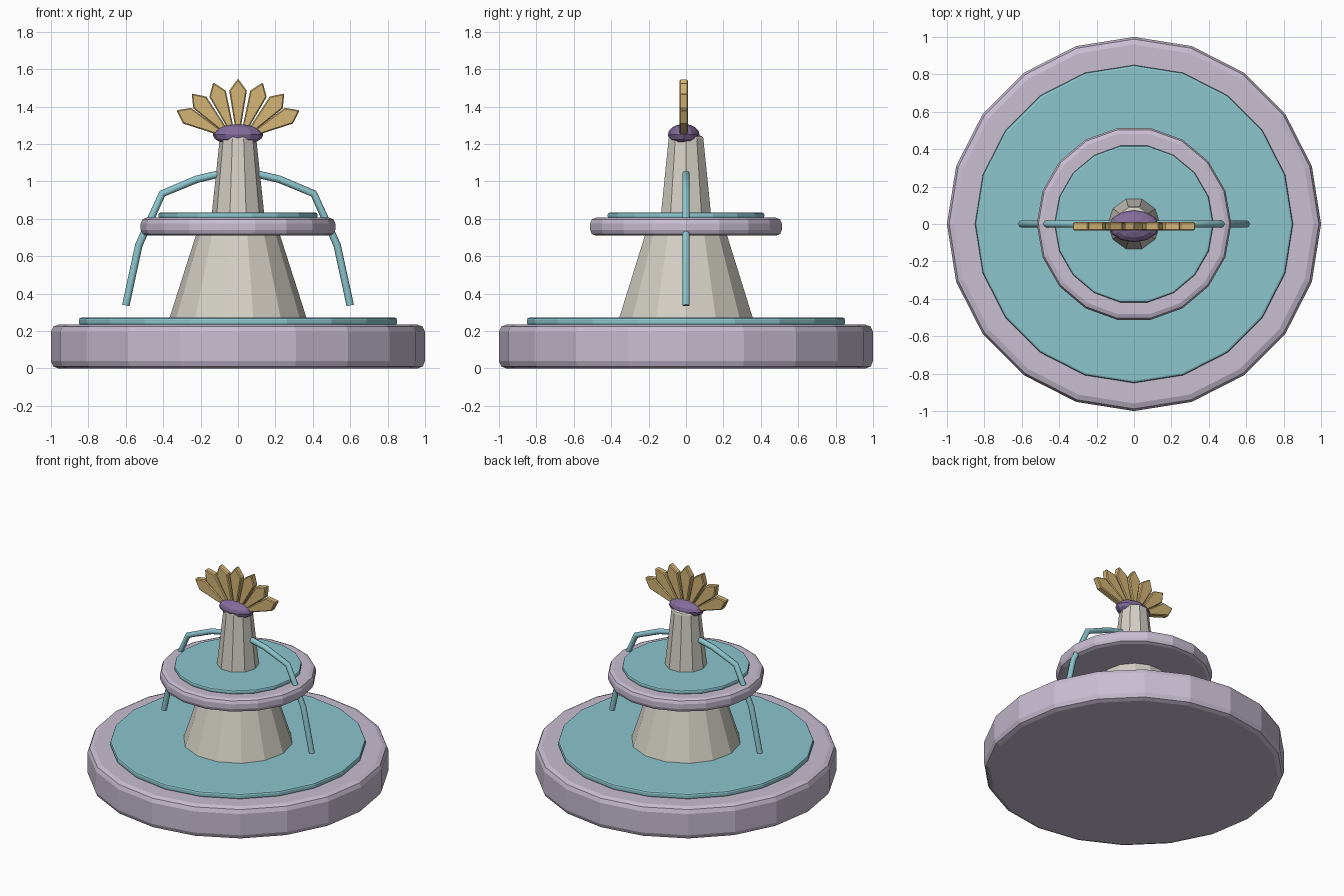
import bpy
import bmesh
from math import sin, cos, pi, radians
from mathutils import Matrix, Vector

cube = bpy.data.objects.get("Cube")
if cube:
    bpy.data.objects.remove(cube, do_unlink=True)


def material(name, rgb):
    m = bpy.data.materials.new(name)
    m.use_nodes = True
    m.diffuse_color = (*rgb, 1)
    m.node_tree.nodes["Principled BSDF"].inputs["Base Color"].default_value = (*rgb, 1)
    return m


lilac = material("lilac_stone", (0.58, 0.51, 0.64))
water = material("water_blue", (0.26, 0.56, 0.61))
stone = material("warm_stone", (0.66, 0.63, 0.56))
purple = material("purple", (0.23, 0.15, 0.33))
gold = material("gold", (0.66, 0.46, 0.18))


def add_object(name, bm, mat, bevel=0, segments=2):
    bmesh.ops.recalc_face_normals(bm, faces=bm.faces)
    mesh = bpy.data.meshes.new(name)
    bm.to_mesh(mesh)
    bm.free()
    mesh.materials.append(mat)
    obj = bpy.data.objects.new(name, mesh)
    bpy.context.collection.objects.link(obj)
    if bevel:
        mod = obj.modifiers.new("rounded_edges", 'BEVEL')
        mod.width = bevel
        mod.segments = segments
        mod.limit_method = 'ANGLE'
        mod.angle_limit = radians(50)
    return obj


def frustum(name, sides, r_low, r_high, z_low, z_high, mat, bevel=0):
    """Upright faceted drum with one corner pointing to the back."""
    bm = bmesh.new()
    place = Matrix.Translation((0, 0, (z_low + z_high) / 2)) @ Matrix.Rotation(pi / 2, 4, 'Z')
    bmesh.ops.create_cone(bm, cap_ends=True, segments=sides, radius1=r_low,
                          radius2=r_high, depth=z_high - z_low, matrix=place)
    return add_object(name, bm, mat, bevel)


# Basins, pools and columns
frustum("lower_basin", 20, 1.0, 1.0, 0, 0.235, lilac, 0.04)
frustum("lower_pool", 20, 0.85, 0.85, 0.232, 0.272, water, 0.012)
frustum("lower_column", 14, 0.376, 0.213, 0.24, 0.75, stone)
frustum("upper_basin", 18, 0.52, 0.52, 0.71, 0.806, lilac, 0.03)
frustum("upper_pool", 18, 0.425, 0.425, 0.803, 0.833, water, 0.01)
frustum("upper_column", 10, 0.143, 0.096, 0.8, 1.245, stone, 0.015)

# Flattened knob on top of the column
CREST_Y = -0.012
bm = bmesh.new()
bmesh.ops.create_uvsphere(
    bm, u_segments=12, v_segments=8, radius=1,
    matrix=Matrix.Translation((0, CREST_Y, 1.25)) @ Matrix.Diagonal((0.135, 0.085, 0.057, 1)))
add_object("crest_knob", bm, purple)

# Fan of seven pointed petals
PETAL = [(-0.014, 0.04), (0.014, 0.04), (0.047, 0.245), (0, 0.31), (-0.047, 0.245)]
THICK = 0.045
for i in range(-3, 4):
    a = radians(21 * i)
    pivot = Vector((0.06 * sin(a), CREST_Y + THICK / 2, 1.24))
    turn = Matrix.Rotation(a, 3, 'Y')
    bm = bmesh.new()
    face = bm.faces.new([bm.verts.new(pivot + turn @ Vector((x, 0, z))) for x, z in PETAL])
    ext = bmesh.ops.extrude_face_region(bm, geom=[face])
    moved = [v for v in ext["geom"] if isinstance(v, bmesh.types.BMVert)]
    bmesh.ops.translate(bm, verts=moved, vec=(0, -THICK, 0))
    add_object(f"crest_petal_{i + 4}", bm, gold, 0.006, 1)

# Arching water jets, one on each side
JET = [(0.07, 1.045), (0.10, 1.04), (0.22, 1.012), (0.405, 0.935), (0.53, 0.66), (0.60, 0.337)]
for side, sign in (("left", 1), ("right", -1)):
    curve = bpy.data.curves.new(f"{side}_jet", 'CURVE')
    curve.dimensions = '3D'
    curve.bevel_depth = 0.02
    curve.bevel_resolution = 2
    curve.use_fill_caps = True
    spline = curve.splines.new('POLY')
    spline.points.add(len(JET) - 1)
    for p, (x, z) in zip(spline.points, JET):
        p.co = (sign * x, 0, z, 1)
    curve.materials.append(water)
    jet = bpy.data.objects.new(f"{side}_water_jet", curve)
    bpy.context.collection.objects.link(jet)
    bpy.ops.object.select_all(action='DESELECT')
    jet.select_set(True)
    bpy.context.view_layer.objects.active = jet
    bpy.ops.object.convert(target='MESH')
    bpy.ops.object.shade_smooth_by_angle(angle=radians(50))
